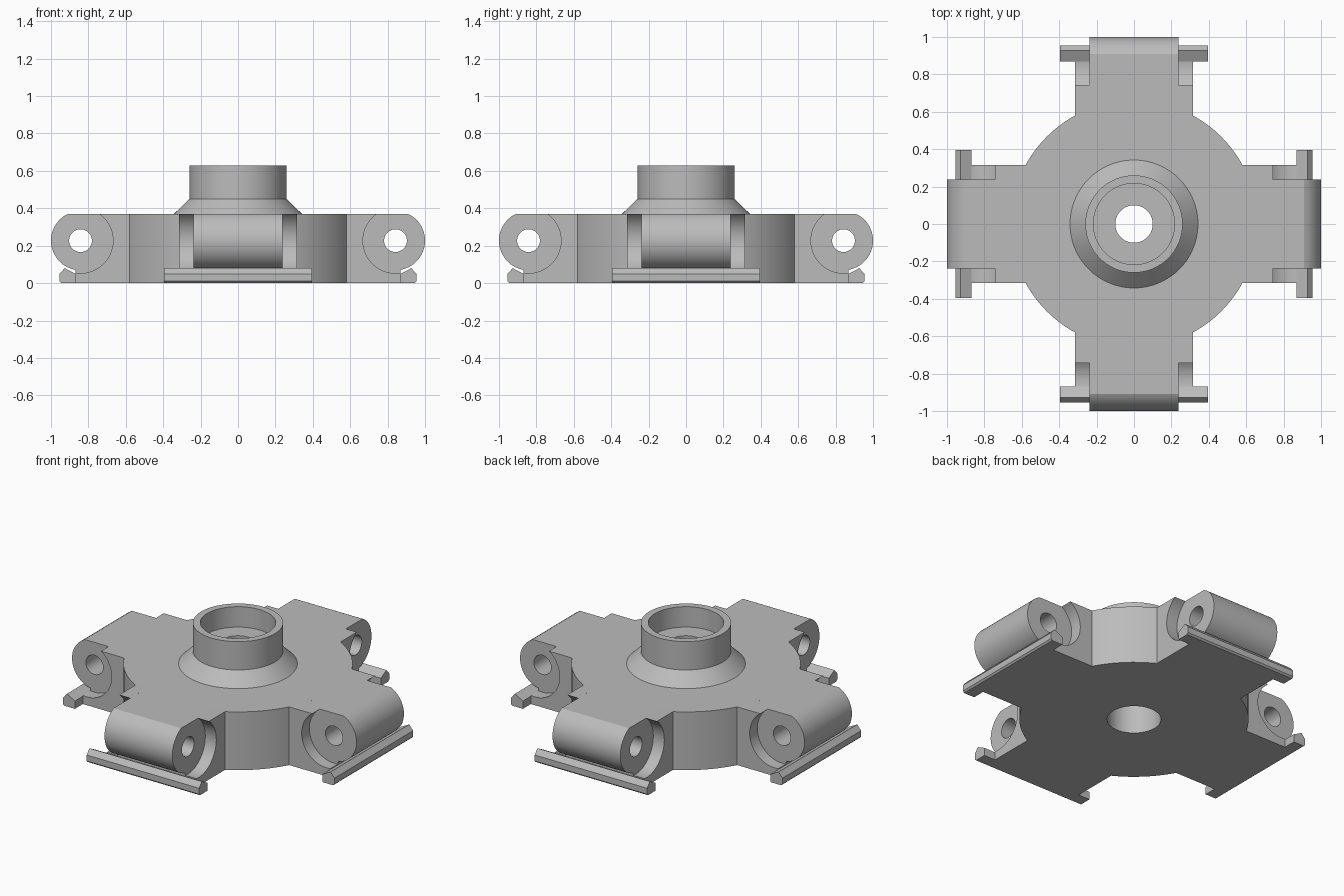
import bpy, bmesh, math
from mathutils import Matrix

if "Cube" in bpy.data.objects:
    bpy.data.objects.remove(bpy.data.objects["Cube"])

grey = bpy.data.materials.new("plain grey")
grey.diffuse_color = (0.5, 0.5, 0.5, 1)
grey.use_nodes = True
grey.node_tree.nodes["Principled BSDF"].inputs["Base Color"].default_value = grey.diffuse_color

PIN_X, PIN_Z = 0.842, 0.227      # hinge pin centre
TOP = 0.37                       # top of the body
ROOT = 0.575                     # where arms sink into the hub


def finish(bm, name):
    bmesh.ops.remove_doubles(bm, verts=bm.verts, dist=1e-4)
    bmesh.ops.recalc_face_normals(bm, faces=bm.faces)
    mesh = bpy.data.meshes.new(name)
    bm.to_mesh(mesh)
    bm.free()
    mesh.materials.clear()
    mesh.materials.append(grey)
    mesh.shade_smooth()
    mesh.set_sharp_from_angle(angle=math.radians(25))
    return mesh


def arc(radius, start, end, steps):
    """Points around the hinge pin, angles in degrees."""
    angles = [math.radians(start + (end - start) * i / steps) for i in range(steps + 1)]
    return [(PIN_X + radius * math.cos(a), PIN_Z + radius * math.sin(a)) for a in angles]


def extrude(name, loops, y0, y1):
    """Fill x-z outlines (inner ones become holes) and extrude from y0 to y1."""
    curve = bpy.data.curves.new(name, 'CURVE')
    curve.dimensions = '2D'
    curve.fill_mode = 'BOTH'
    curve.extrude = (y1 - y0) / 2
    for pts in loops:
        spline = curve.splines.new('POLY')
        spline.points.add(len(pts) - 1)
        for p, (x, z) in zip(spline.points, pts):
            p.co = (x, z, 0, 1)
        spline.use_cyclic_u = True
    temp = bpy.data.objects.new(name, curve)
    bpy.context.collection.objects.link(temp)
    bpy.context.view_layer.update()
    raw = temp.evaluated_get(bpy.context.evaluated_depsgraph_get()).to_mesh()
    bm = bmesh.new()
    bm.from_mesh(raw)
    bm.transform(Matrix.Translation((0, (y0 + y1) / 2, 0)) @ Matrix.Rotation(math.pi / 2, 4, 'X'))
    bpy.data.objects.remove(temp)
    bpy.data.curves.remove(curve)
    return finish(bm, name)


def place(name, mesh, turn=0):
    obj = bpy.data.objects.new(name, mesh)
    obj.rotation_euler.z = turn
    bpy.context.collection.objects.link(obj)


# Hub with flared collar, upper socket, centre hole and lower bore
profile = [(0.155, 0), (0.66, 0), (0.66, TOP), (0.342, TOP), (0.26, 0.45), (0.26, 0.63),
           (0.217, 0.63), (0.217, 0.50), (0.10, 0.50), (0.10, 0.42), (0.155, 0.42)]
bm = bmesh.new()
ring = [bm.verts.new((r, 0, z)) for r, z in profile]
edges = [bm.edges.new((ring[i], ring[(i + 1) % len(ring)])) for i in range(len(ring))]
bmesh.ops.spin(bm, geom=ring + edges, cent=(0, 0, 0), axis=(0, 0, 1),
               angle=2 * math.pi, steps=96, use_duplicate=False)
place("hub", finish(bm, "hub"))

# Hinge barrel joined to the middle of the arm, with a pin hole
barrel = extrude("hinge_barrel", [
    [(ROOT, 0), (0.87, 0)] + arc(0.158, -79.8, 64.8, 32) + [(ROOT, TOP)],
    arc(0.061, 0, 352.5, 47)], -0.238, 0.238)

# Arm cheeks, scooped out around the hinge
cheek_outline = [(ROOT, 0), (0.87, 0)] + arc(0.174, -80.7, -235.3, 40) + [(ROOT, TOP)]
cheeks = [extrude("arm_cheek", [cheek_outline], *span)
          for span in ((-0.315, -0.238), (0.238, 0.315))]

# Ridged rail along the bottom of the arm tip
rail = extrude("tip_rail", [[(0.87, 0), (0.945, 0), (0.955, 0.01), (0.955, 0.048),
                             (0.927, 0.08), (0.87, 0.05)]], -0.395, 0.395)

# Four identical arms
for k in range(4):
    turn = k * math.pi / 2
    place(f"hinge_barrel_{k + 1}", barrel, turn)
    place(f"tip_rail_{k + 1}", rail, turn)
    for side, mesh in zip("ab", cheeks):
        place(f"arm_cheek_{k + 1}{side}", mesh, turn)
